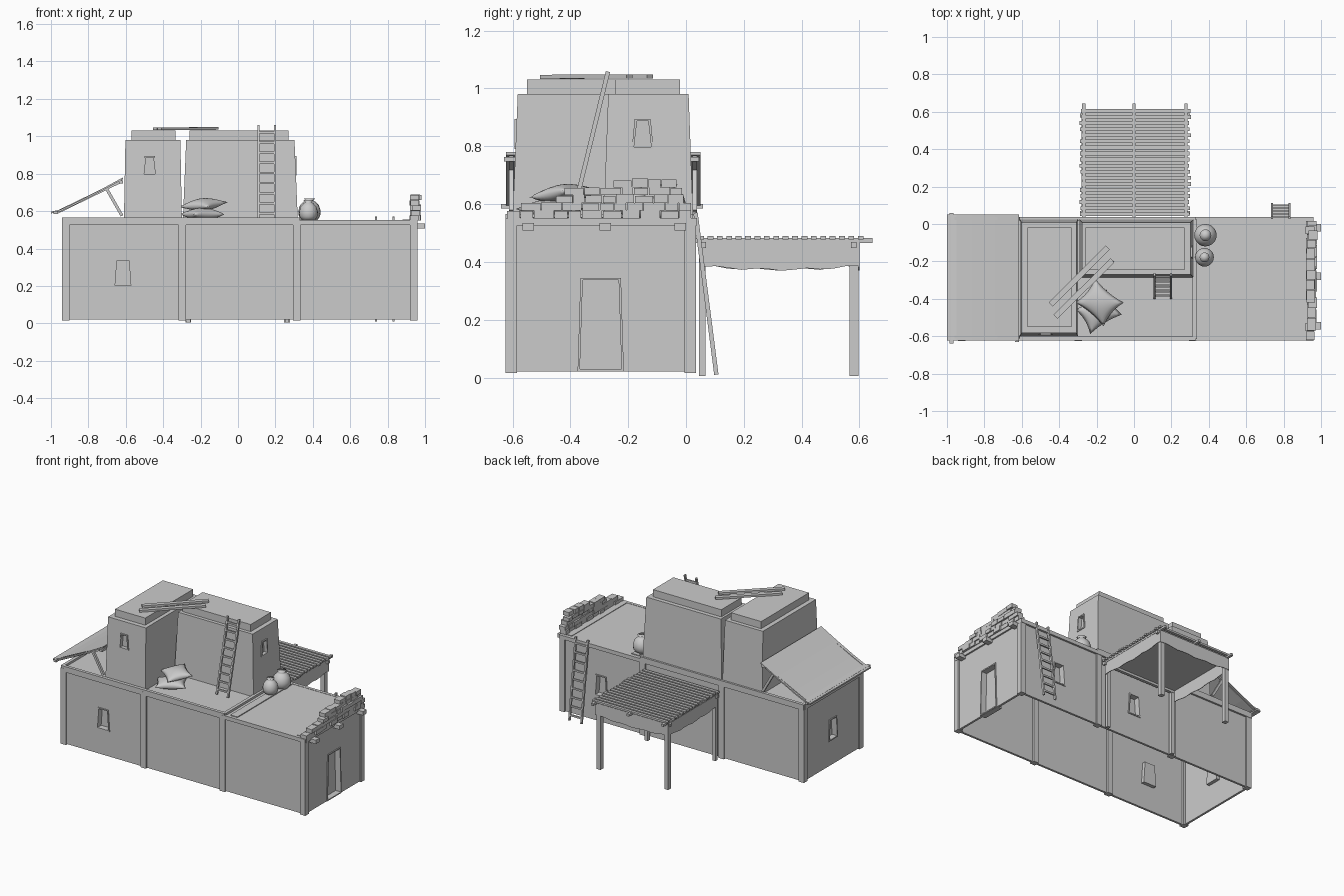
import bpy, bmesh, math, random
from mathutils import Vector, Matrix

random.seed(4)
if "Cube" in bpy.data.objects:
    bpy.data.objects.remove(bpy.data.objects["Cube"], do_unlink=True)

clay = bpy.data.materials.new("clay_grey")
clay.use_nodes = True
clay.diffuse_color = (0.6, 0.6, 0.6, 1)
clay.node_tree.nodes["Principled BSDF"].inputs["Base Color"].default_value = (0.6, 0.6, 0.6, 1)


def finish(name, bm, smooth=False):
    bmesh.ops.recalc_face_normals(bm, faces=bm.faces)
    for f in bm.faces:
        f.smooth = smooth
    me = bpy.data.meshes.new(name)
    bm.to_mesh(me)
    bm.free()
    me.materials.append(clay)
    ob = bpy.data.objects.new(name, me)
    bpy.context.collection.objects.link(ob)
    return ob


def add_box(bm, x, y, z, taper=(0, 0)):
    """Box from ranges; the top can be drawn in on each side."""
    vs = bmesh.ops.create_cube(bm, size=1)["verts"]
    mid = [(r[0] + r[1]) / 2 for r in (x, y, z)]
    for v in vs:
        t = v.co.z + 0.5
        v.co.x = mid[0] + v.co.x * (x[1] - x[0] - 2 * taper[0] * t)
        v.co.y = mid[1] + v.co.y * (y[1] - y[0] - 2 * taper[1] * t)
        v.co.z = mid[2] + v.co.z * (z[1] - z[0])


def box(name, x, y, z, taper=(0, 0)):
    bm = bmesh.new()
    add_box(bm, x, y, z, taper)
    return finish(name, bm)


def add_beam(bm, a, b, w, h):
    a, b = Vector(a), Vector(b)
    d = b - a
    side = d.cross((0, 0, 1)).normalized() if d.xy.length > 1e-4 else Vector((1, 0, 0))
    up = side.cross(d).normalized()
    m = Matrix((side * w, d, up * h)).transposed().to_4x4()
    bmesh.ops.create_cube(bm, size=1, matrix=Matrix.Translation((a + b) / 2) @ m)


def beams(name, paths, w, h):
    bm = bmesh.new()
    for a, b in paths:
        add_beam(bm, a, b, w, h)
    return finish(name, bm)


def carve(ob, cutters):
    for c in cutters:
        m = ob.modifiers.new("cut", 'BOOLEAN')
        m.operation, m.object, m.solver = 'DIFFERENCE', c, 'EXACT'
    bpy.context.view_layer.update()
    dg = bpy.context.evaluated_depsgraph_get()
    me = bpy.data.meshes.new_from_object(ob.evaluated_get(dg))
    ob.modifiers.clear()
    ob.data = me
    for c in cutters:
        bpy.data.objects.remove(c, do_unlink=True)


def opening(name, centre, facing, w, z0, z1, sunk=0.035):
    """Tapered opening: frame and sunken panel; returns its cutter."""
    n = Vector((*facing, 0))
    s = Vector((-n.y, n.x, 0))
    c = Vector((*centre, 0))

    def prism(bm, outline, d0, d1):
        rings = [[bm.verts.new(c + s * u + n * d + Vector((0, 0, z))) for u, z in outline]
                 for d in (d0, d1)]
        bm.faces.new(rings[0])
        bm.faces.new(rings[1][::-1])
        for i in range(4):
            j = (i + 1) % 4
            bm.faces.new((rings[0][i], rings[0][j], rings[1][j], rings[1][i]))

    t, e = 0.01, 0.008
    a, b = w / 2, w / 2 - t
    outer = [(-a, z0), (a, z0), (b, z1), (-b, z1)]
    inner = [(-a + e, z0 + e), (a - e, z0 + e), (b - e, z1 - e), (-b + e, z1 - e)]
    bm = bmesh.new()
    for i in range(4):
        j = (i + 1) % 4
        prism(bm, [outer[i], outer[j], inner[j], inner[i]], -sunk, 0.006)
    prism(bm, outer, -sunk - 0.004, -sunk)
    finish(name + "_frame", bm)
    bm = bmesh.new()
    prism(bm, outer, -0.06, 0.05)
    return finish(name + "_cutter", bm)


# Ground floor: hollow shell, open below
X0, X1, Y0, Y1 = -0.93, 0.95, -0.615, 0.025
shell = box("house_walls", (X0, X1), (Y0, Y1), (0.02, 0.55))
hollow = box("hollow", (X0 + 0.015, X1 - 0.015), (Y0 + 0.015, Y1 - 0.015), (-0.1, 0.53))
carve(shell, [hollow,
              opening("front_window", (-0.615, Y0), (0, -1), 0.1, 0.195, 0.345),
              opening("left_window", (X0, -0.3), (-1, 0), 0.1, 0.195, 0.345),
              opening("back_window_a", (0.64, Y1), (0, 1), 0.1, 0.195, 0.345),
              opening("back_window_b", (0.02, Y1), (0, 1), 0.1, 0.195, 0.345),
              opening("door", (X1, -0.295), (1, 0), 0.16, 0.021, 0.345)])

# Wall posts and the rim around the roof
bm = bmesh.new()
for x in (-0.92, -0.298, 0.315, 0.94):
    for y in (Y0 + 0.01, Y1 - 0.01):
        add_box(bm, (x - 0.02, x + 0.02), (y - 0.02, y + 0.02), (0.016, 0.55))
finish("wall_posts", bm)
bm = bmesh.new()
for xa, xb, top in ((-0.94, 0.33, 0.565), (0.33, 0.96, 0.552)):
    for y in (Y0, Y1):
        add_box(bm, (xa, xb), (y - 0.009, y + 0.013), (0.525, top))
for x, top in ((-0.93, 0.565), (0.325, 0.565), (0.95, 0.552)):
    add_box(bm, (x - 0.011, x + 0.011), (Y0, Y1), (0.525, top))
finish("roof_rim", bm)
box("roof_board", (0.36, 0.415), (-0.6, 0.01), (0.55, 0.556))
box("roof_edge_board", (0.88, 0.925), (-0.6, 0.01), (0.55, 0.554))
bm = bmesh.new()
for y in (-0.545, -0.28, -0.02):
    add_box(bm, (0.9, 1.0), (y - 0.02, y + 0.02), (0.508, 0.535))
finish("roof_beam_ends", bm)

# Upper rooms with stepped roofs
front_room = box("front_room", (-0.61, -0.3), (-0.6, 0.025), (0.545, 0.98), (0.008, 0.018))
back_room = box("back_room", (-0.295, 0.32), (-0.285, 0.025), (0.545, 0.98), (0.018, 0.016))
carve(front_room, [opening("front_room_window", (-0.472, -0.588), (0, -1), 0.075, 0.79, 0.895, 0.02)])
carve(back_room, [opening("back_room_window", (0.308, -0.15), (1, 0), 0.075, 0.79, 0.895, 0.02)])
box("front_room_cap", (-0.57, -0.335), (-0.55, -0.02), (0.975, 1.03))
box("back_room_cap", (-0.26, 0.27), (-0.245, -0.02), (0.975, 1.03))
beams("roof_planks", [((-0.445, -0.43, 1.04), (-0.14, -0.125, 1.042)),
                      ((-0.42, -0.495, 1.04), (-0.115, -0.195, 1.042))], 0.03, 0.014)

# Broken brick parapet
bm = bmesh.new()
courses = ((-0.62, 0.02), (-0.57, 0.02), (-0.45, 0.01), (-0.42, -0.01), (-0.25, -0.03))
for i, (ya, yb) in enumerate(courses):
    y = ya
    while y < yb - 0.02:
        end = min(y + random.uniform(0.04, 0.075), yb)
        j = random.uniform(-0.008, 0.008)
        z = 0.55 + 0.027 * i
        add_box(bm, (0.925 + j, 0.972 + j), (y, end - 0.003), (z, z + 0.027 + random.uniform(-0.003, 0.004)))
        y = end
finish("broken_parapet", bm)

# Slanted side awning
profile = [(-0.615, 0.78), (-0.74, 0.712), (-0.87, 0.645), (-0.95, 0.608), (-1.0, 0.597)]
bm = bmesh.new()
rows = [[bm.verts.new((x, y, z - dz)) for x, z in profile]
        for y, dz in ((-0.622, 0), (0.05, 0), (0.05, 0.01), (-0.622, 0.01))]
for k in range(4):
    for i in range(len(profile) - 1):
        p, q = rows[k], rows[(k + 1) % 4]
        bm.faces.new((p[i], p[i + 1], q[i + 1], q[i]))
for i in (0, -1):
    bm.faces.new([r[i] for r in rows])
finish("awning_sheet", bm)
paths = []
for y in (-0.605, 0.03):
    paths += [((-0.62, y, 0.762), (-0.97, y, 0.592)), ((-0.7, y, 0.715), (-0.62, y, 0.575))]
beams("awning_rafters", paths, 0.016, 0.016)
beams("awning_beams", [((-0.975, -0.64, 0.593), (-0.975, 0.058, 0.593)),
                       ((-0.625, -0.63, 0.755), (-0.625, 0.045, 0.755))], 0.022, 0.016)

# Rear pergola
bm = bmesh.new()
for x in (-0.265, 0.262):
    add_box(bm, (x - 0.015, x + 0.015), (0.565, 0.597), (0.005, 0.465))
    add_box(bm, (x - 0.012, x + 0.012), (0.045, 0.068), (0.005, 0.465))
finish("pergola_posts", bm)
beams("pergola_beams", [((x, 0.03, 0.474), (x, 0.645, 0.474)) for x in (-0.268, 0, 0.278)], 0.018, 0.016)
beams("pergola_cross_beams", [((-0.29, y, 0.458), (0.3, y, 0.458)) for y in (0.06, 0.58)], 0.02, 0.02)
bm = bmesh.new()
for i in range(18):
    y = 0.05 + i * 0.0325
    j = random.uniform(-0.006, 0.006)
    add_box(bm, (-0.285 + j, 0.3 + j), (y - 0.008, y + 0.012), (0.477, 0.49))
finish("pergola_slats", bm)

# Cloth below the slats, with wavy hanging edges on three sides
corners = [(-0.28, 0.055), (-0.28, 0.6), (0.285, 0.6), (0.285, 0.055)]
bm = bmesh.new()
bm.faces.new([bm.verts.new((x, y, 0.464)) for x, y in corners])
last = None
for (xa, ya), (xb, yb) in zip(corners, corners[1:]):
    for k in range(13):
        t = k / 12
        drop = 0.385 - 0.012 * math.sin(math.pi * t) + 0.004 * math.sin(k * 1.9)
        x, y = xa + (xb - xa) * t, ya + (yb - ya) * t
        pair = [bm.verts.new((x, y, 0.464)), bm.verts.new((x, y, drop))]
        if last:
            bm.faces.new((last[0], last[1], pair[1], pair[0]))
        last = pair
    last = None
cloth = finish("pergola_cloth", bm)
cloth.modifiers.new("thickness", 'SOLIDIFY').thickness = 0.004


# Ladders
def ladder(name, xa, xb, foot, head, rungs):
    bm = bmesh.new()
    f, h = Vector((0, *foot)), Vector((0, *head))
    for x in (xa, xb):
        add_beam(bm, f + Vector((x, 0, 0)), h + Vector((x, 0, 0)), 0.011, 0.015)
    for i in range(rungs):
        p = f.lerp(h, (i + 0.6) / (rungs + 0.3))
        add_beam(bm, p + Vector((xa - 0.004, 0, 0)), p + Vector((xb + 0.004, 0, 0)), 0.01, 0.012)
    finish(name, bm)


ladder("roof_ladder", 0.11, 0.198, (-0.393, 0.555), (-0.27, 1.058), 9)
ladder("back_ladder", 0.738, 0.832, (0.105, 0.01), (0.033, 0.57), 9)


# Cushion-shaped sacks
def sack(name, centre, size, turn, tilt):
    bm = bmesh.new()
    for sign in (1, -1):
        vs = bmesh.ops.create_grid(bm, x_segments=12, y_segments=12, size=1)["verts"]
        for v in vs:
            u, w = v.co.x, v.co.y
            puff = max(0, (1 - u * u) * (1 - w * w)) ** 0.55
            v.co = (u * (0.86 + 0.14 * w * w), w * (0.86 + 0.14 * u * u), sign * puff)
    bmesh.ops.remove_doubles(bm, verts=bm.verts, dist=0.001)
    bm.transform(Matrix.Translation(centre) @ Matrix.Rotation(turn, 4, 'Z')
                 @ Matrix.Rotation(tilt, 4, 'X') @ Matrix.Diagonal((*size, 1)))
    finish(name, bm, True)


sack("lower_sack", (-0.19, -0.47, 0.583), (0.1, 0.078, 0.034), 0.55, 0)
sack("upper_sack", (-0.185, -0.42, 0.635), (0.1, 0.085, 0.033), -0.7, 0.15)


# Round tied bags: turned profile with a flared neck
def tied_bag(name, x, y, r, h):
    outline = [(0, 0), (0.7, 0.01), (0.95, 0.2), (1, 0.42), (0.85, 0.68), (0.5, 0.86), (0.34, 0.9), (0.52, 1), (0, 0.95)]
    bm = bmesh.new()
    vs = [bm.verts.new((x + a * r, y, 0.55 + b * h)) for a, b in outline]
    es = [bm.edges.new(p) for p in zip(vs, vs[1:])]
    bmesh.ops.spin(bm, geom=vs + es, cent=(x, y, 0), axis=(0, 0, 1), angle=math.tau, steps=20)
    bmesh.ops.remove_doubles(bm, verts=bm.verts, dist=0.0005)
    finish(name, bm, True)


tied_bag("large_bag", 0.382, -0.06, 0.06, 0.118)
tied_bag("small_bag", 0.377, -0.178, 0.05, 0.108)
